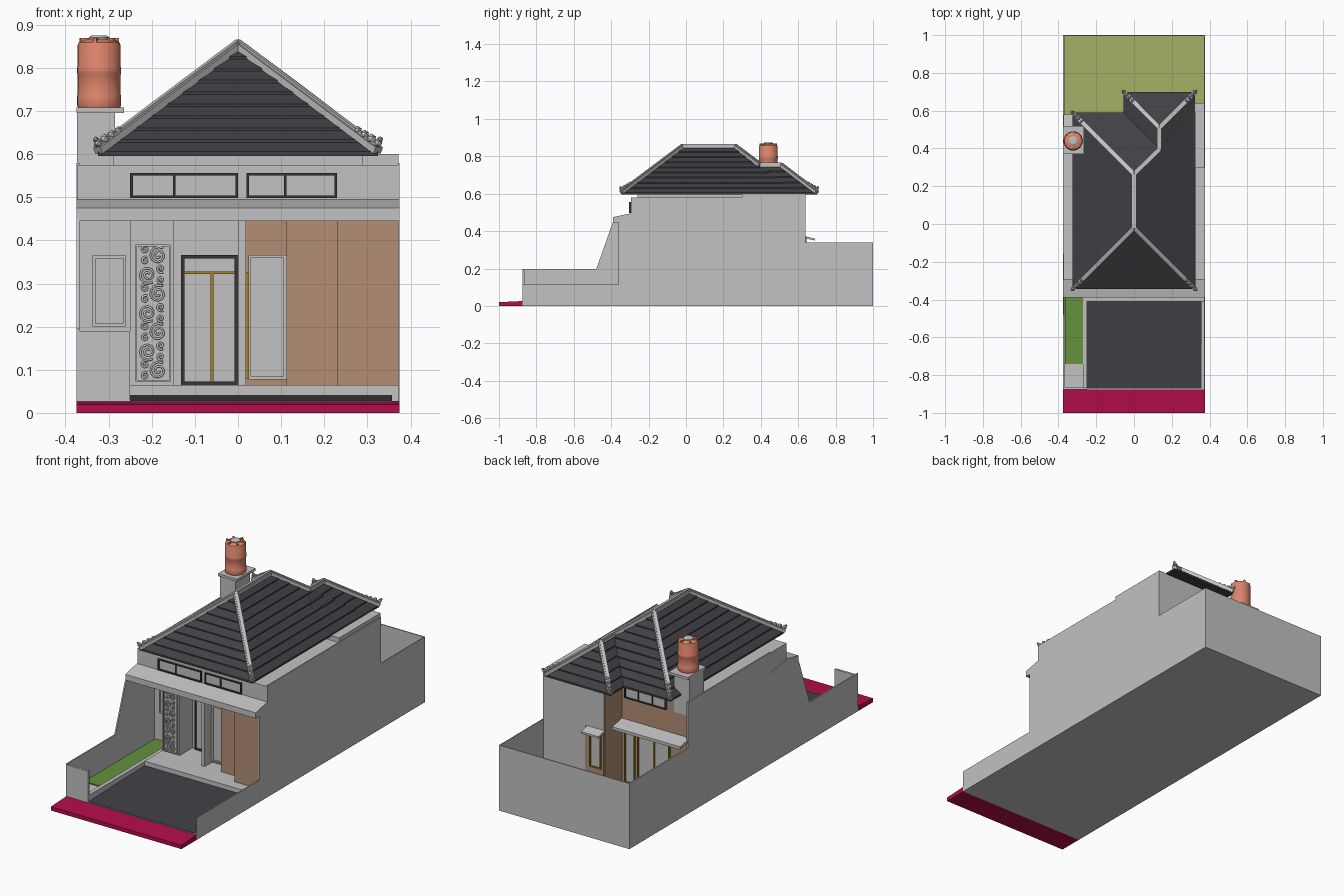
import bpy, bmesh, math
from mathutils import Vector, Matrix

if "Cube" in bpy.data.objects:
    bpy.data.objects.remove(bpy.data.objects["Cube"])

def mat(name, r, g, b):
    m = bpy.data.materials.new(name)
    m.diffuse_color = (r, g, b, 1)
    m.use_nodes = True
    m.node_tree.nodes["Principled BSDF"].inputs["Base Color"].default_value = m.diffuse_color
    return m

GREY = mat("wall_grey", .54, .54, .54)
DARK = mat("slate_dark", .053, .051, .060)
BROWN = mat("wall_brown", .45, .27, .175)
RED = mat("road_crimson", .45, .004, .07)
LAWN = mat("lawn_light", .36, .45, .13)
GREEN = mat("garden_green", .125, .29, .045)
TERRA = mat("tank_terracotta", .72, .23, .145)
BLACK = mat("frame_black", .035, .037, .04)
GOLD = mat("frame_gold", .38, .22, .012)

def finish(name, bm, m, smooth=False):
    bmesh.ops.remove_doubles(bm, verts=bm.verts, dist=1e-5)
    bmesh.ops.recalc_face_normals(bm, faces=bm.faces)
    me = bpy.data.meshes.new(name)
    bm.to_mesh(me)
    bm.free()
    me.materials.append(m)
    ob = bpy.data.objects.new(name, me)
    bpy.context.collection.objects.link(ob)
    if smooth:
        bpy.ops.object.select_all(action='DESELECT')
        ob.select_set(True)
        bpy.context.view_layer.objects.active = ob
        bpy.ops.object.shade_smooth_by_angle()
    return ob

def box(name, m, x0, x1, y0, y1, z0, z1):
    bm = bmesh.new()
    M = Matrix.Translation(((x0+x1)/2, (y0+y1)/2, (z0+z1)/2)) @ Matrix.Diagonal((x1-x0, y1-y0, z1-z0, 1))
    bmesh.ops.create_cube(bm, size=1, matrix=M)
    return finish(name, bm, m)

def prism(name, m, pts, x0, x1):
    """Extrude a (y, z) outline along x."""
    bm = bmesh.new()
    f = bm.faces.new([bm.verts.new((x0, y, z)) for y, z in pts])
    r = bmesh.ops.extrude_face_region(bm, geom=[f])
    bmesh.ops.translate(bm, vec=(x1-x0, 0, 0), verts=[v for v in r['geom'] if isinstance(v, bmesh.types.BMVert)])
    return finish(name, bm, m)

def beam(name, m, p, q, w, h):
    p, q = Vector(p), Vector(q)
    d = q - p
    bm = bmesh.new()
    M = Matrix.Translation((p+q)/2) @ d.to_track_quat('Y', 'Z').to_matrix().to_4x4() @ Matrix.Diagonal((w, d.length, h, 1))
    bmesh.ops.create_cube(bm, size=1, matrix=M)
    return finish(name, bm, m)

def lathe(name, m, prof, cx, cy, n=32):
    bm = bmesh.new()
    rings = [[bm.verts.new((cx+r*math.cos(2*math.pi*i/n), cy+r*math.sin(2*math.pi*i/n), z)) for i in range(n)]
             for r, z in prof]
    for a, b in zip(rings, rings[1:]):
        for i in range(n):
            bm.faces.new((a[i], a[(i+1) % n], b[(i+1) % n], b[i]))
    bm.faces.new(rings[0])
    bm.faces.new(rings[-1])
    return finish(name, bm, m, True)

def window(name, fm, x0, x1, z0, z1, y, s, bars=(), rail=None, t=.006):
    """Pane with frame bars on a wall at y facing s (-1 front, +1 back)."""
    def plate(n, m, a, b, c, d, dep):
        box(n, m, a, b, min(y, y+s*dep), max(y, y+s*dep), c, d)
    plate(name+"_pane", GREY, x0, x1, z0, z1, .003)
    for x in (x0, x1-t):
        plate(name+"_jamb", fm, x, x+t, z0, z1, .009)
    for z in (z0, z1-t):
        plate(name+"_rail", fm, x0, x1, z, z+t, .009)
    for x in bars:
        plate(name+"_bar", fm, x-t/2, x+t/2, z0, z1, .008)
    if rail:
        plate(name+"_crossbar", GOLD, x0+t, x1-t, rail-.003, rail+.003, .007)

def hip_roof(name, x0, x1, y0, y1, z0, rise, n):
    """Hipped roof made of n stepped tile courses."""
    bm = bmesh.new()
    half, step = (x1-x0)/2, .006
    rings = []
    def ring(d, z):
        rings.append([bm.verts.new(c) for c in ((x0+d, y0+d, z), (x1-d, y0+d, z), (x1-d, y1-d, z), (x0+d, y1-d, z))])
    ring(0, z0-.004)
    for i in range(n):
        ring(half*i/n, z0+rise*i/n+step)
        ring(half*(i+1)/n, z0+rise*(i+1)/n)
    for a, b in zip(rings, rings[1:]):
        for i in range(4):
            bm.faces.new((a[i], a[(i+1) % 4], b[(i+1) % 4], b[i]))
    bm.faces.new(rings[0])
    bmesh.ops.dissolve_degenerate(bm, dist=1e-6, edges=bm.edges)
    return finish(name, bm, DARK)

# Ground, road, carport, garden, porch
box("base_slab", GREY, -.375, .375, -.875, 1, 0, .028)
prism("road", RED, [(-1, 0), (-1, .02), (-.875, .026), (-.875, 0)], -.375, .375)
prism("carport_floor", DARK, [(-.872, .02), (-.872, .03), (-.405, .042), (-.405, .02)], -.25, .357)
box("porch_slab", GREY, -.25, .371, -.41, -.1, .02, .065)
box("garden_bed", GREEN, -.365, -.27, -.74, -.16, .02, .055)
box("garden_curb", GREY, -.27, -.25, -.87, -.16, .02, .062)
box("garden_front_fill", GREY, -.37, -.27, -.87, -.74, .02, .05)
box("back_lawn", LAWN, -.371, .371, .48, .996, .02, .05)

# Boundary walls
box("front_fence", GREY, -.375, -.25, -.875, -.863, 0, .19)
prism("right_wall", GREY, [(-.875, 0), (-.875, .115), (-.36, .115), (-.36, .45), (-.295, .45), (-.295, .58),
      (.64, .58), (.64, .34), (1, .34), (1, 0)], .371, .375)
prism("left_wall", GREY, [(-.875, 0), (-.875, .197), (-.48, .197), (-.39, .45), (-.16, .45), (-.16, .58),
      (.52, .58), (.52, .34), (1, .34), (1, 0)], -.375, -.368)
box("back_wall", GREY, -.375, .375, .994, 1, 0, .34)

# House body: bays with stepped fronts, then the upper storey band
box("left_bay", GREY, -.37, -.25, -.16, .49, .02, .46)
box("carved_bay", GREY, -.25, -.15, -.265, .49, .02, .46)
box("door_bay", GREY, -.15, .0, -.16, .49, .02, .46)
box("door_pillar", GREY, 0, .018, -.30, .49, .02, .46)
box("brown_bay_inner", BROWN, .018, .112, -.237, .4, .06, .46)
box("brown_bay_middle", BROWN, .112, .23, -.30, .4, .06, .46)
box("brown_bay_outer", BROWN, .23, .371, -.356, .4, .06, .46)
box("upper_body", GREY, -.372, .372, -.295, .49, .46, .575)
box("rear_wing", GREY, .022, .372, .3, .64, .02, .60)
box("rear_wing_brown_side", BROWN, .018, .024, .49, .638, .03, .60)
box("rear_wing_brown_patch", BROWN, .024, .13, .638, .643, .03, .37)
box("rear_brown_wall", BROWN, -.37, .02, .488, .5, .03, .60)
box("roof_stage", GREY, -.29, .29, -.26, .49, .57, .60)

# Front canopy and rear canopies
prism("front_canopy", GREY, [(-.39, .445), (-.39, .475), (-.295, .495), (-.15, .47), (-.15, .445)], -.375, .375)
prism("rear_canopy", GREY, [(.5, .37), (.5, .385), (.58, .37), (.58, .355)], -.372, .018)
prism("rear_small_canopy", GREY, [(.64, .36), (.64, .372), (.69, .36), (.69, .35)], .02, .12)

# Windows and doors
window("clerestory_left", BLACK, -.25, 0, .498, .556, -.295, -1, (-.148,))
window("clerestory_right", BLACK, .02, .23, .498, .556, -.295, -1, (.11,))
window("front_door", BLACK, -.132, 0, .065, .366, -.16, -1, (), .325, .008)
box("door_gold_bar", GOLD, -.064, -.057, -.168, -.16, .065, .325)
box("door_gold_sill", GOLD, -.064, -.008, -.168, -.16, .065, .07)
window("side_window", GREY, .024, .112, .078, .366, -.241, -1, (), None, .006)
box("side_window_gold", GOLD, .018, .024, -.246, -.237, .08, .325)
window("left_window", GREY, -.337, -.26, .2, .365, -.16, -1, (), None, .007)
box("left_window_gold", GOLD, -.254, -.248, -.2, -.16, .13, .19)
window("rear_clerestory", BLACK, -.24, .0, .498, .556, .5, 1, (-.08, -.16))
window("rear_door", GOLD, -.06, 0, .06, .33, .5, 1)
window("rear_window", GOLD, -.26, -.075, .06, .33, .5, 1, (-.17,))
window("rear_small_window", GOLD, .035, .1, .17, .34, .643, 1)

# Carved panel: plate, border and scroll relief
window("carved_panel", GREY, -.238, -.156, .072, .39, -.268, -1, (), None, .004)
cu = bpy.data.curves.new("carved_scrolls", 'CURVE')
cu.dimensions = '3D'
cu.bevel_depth, cu.bevel_resolution = .0028, 1
for k in range(7):
    side = -1 if k % 2 else 1
    cx, cz = -.197 + side*.012, .098 + k*.0445
    for r0, turn, dx, dz in ((.021, 3.6, 0, 0), (.010, 2.6, -side*.03, .014), (.009, 2.6, -side*.03, -.012)):
        sp = cu.splines.new('POLY')
        sp.points.add(21)
        for i, p in enumerate(sp.points):
            a, r = side*(i/21*turn*math.pi + 1), r0*(1-.85*i/21)
            p.co = (cx+dx+r*math.cos(a), -.274, cz+dz+r*math.sin(a), 1)
ob = bpy.data.objects.new("carved_scrolls", cu)
bpy.context.collection.objects.link(ob)
cu.materials.append(GREY)
bpy.context.view_layer.objects.active = ob
ob.select_set(True)
bpy.ops.object.convert(target='MESH')

# Roofs
hip_roof("main_roof", -.325, .325, -.345, .59, .6, .248, 9)
hip_roof("rear_wing_roof", -.055, .324, .2, .7, .6, .1445, 5)

# Ridge and hip caps
A, B = (0, -.02, .852), (0, .265, .852)
C, D = (.1345, .395, .752), (.1345, .51, .752)
corners = [(A, (-.325, -.345, .608)), (A, (.325, -.345, .608)), (B, (-.325, .59, .608)),
           (D, (-.055, .7, .608)), (D, (.324, .7, .608))]
for p, q in [(A, B), (B, C), (C, D)] + corners:
    beam("ridge_cap", GREY, p, q, .024, .016)
    lift = Vector((0, 0, .008))
    beam("ridge_cap_top", GREY, Vector(p)+lift, Vector(q)+lift, .012, .012)

# Curled ornaments on the hip ends
for p, q in corners:
    p, q = Vector(p), Vector(q)
    d = (q-p).normalized()
    bm = bmesh.new()
    for t, h, r in ((-.075, .012, .010), (-.05, .014, .011), (-.025, .016, .012), (0, .018, .011), (.008, .03, .007)):
        bmesh.ops.create_icosphere(bm, subdivisions=1, radius=r, matrix=Matrix.Translation(q+d*t+Vector((0, 0, h))))
    finish("hip_ornament", bm, GREY)

# Water tank on its pedestal
box("tank_pedestal", GREY, -.373, -.285, .385, .505, .5, .695)
box("tank_shelf", GREY, -.375, -.264, .37, .52, .695, .708)
TX, TY = -.322, .44
lathe("water_tank", TERRA, [(.049, .708), (.051, .714), (.051, .735), (.05, .737), (.05, .785), (.051, .787), (.051, .80),
      (.05, .802), (.05, .852), (.047, .859), (.038, .864), (.022, .867)], TX, TY)
lathe("tank_lid", GREY, [(.024, .862), (.024, .871), (.018, .875)], TX, TY, 20)
for k in range(6):
    a = k*math.pi/3 + .3
    c = Vector((TX, TY, .863))
    u = Vector((math.cos(a), math.sin(a), 0))
    beam("tank_lug", TERRA, c+u*.026, c+u*.047, .008, .012)
